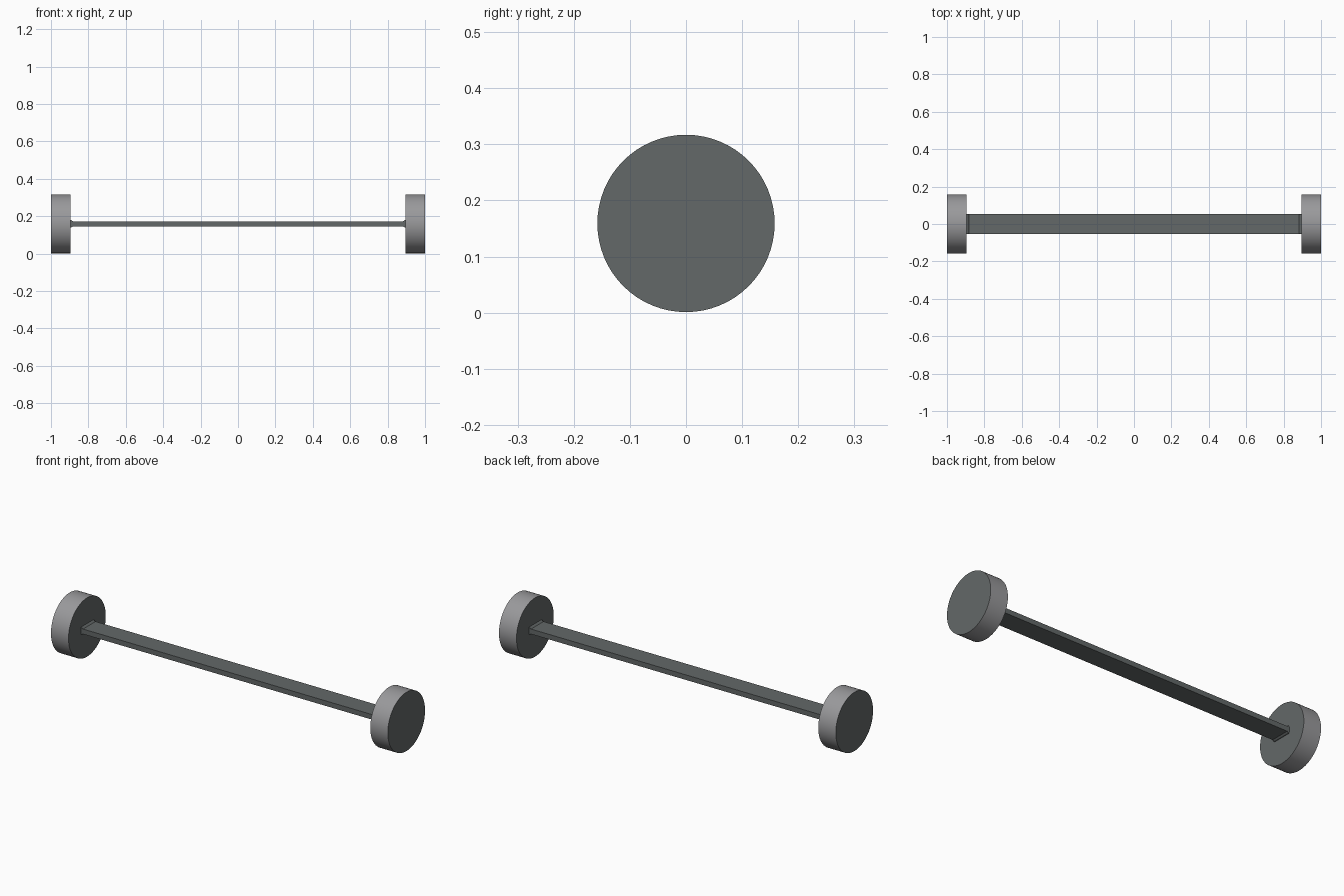
import bpy, bmesh, math
from mathutils import Matrix

if "Cube" in bpy.data.objects:
    bpy.data.objects.remove(bpy.data.objects["Cube"])

R, ZC = 0.158, 0.159        # disc radius and axle height
X_IN, X_OUT = 0.896, 1.0    # inner and outer disc faces


def material(name, rgb):
    m = bpy.data.materials.new(name)
    m.diffuse_color = (*rgb, 1)
    m.use_nodes = True
    m.node_tree.nodes["Principled BSDF"].inputs["Base Color"].default_value = m.diffuse_color
    return m


dark = material("dark grey", (0.125, 0.138, 0.138))
light = material("light grey", (0.32, 0.32, 0.33))


def finish(name, bm, mats):
    bmesh.ops.recalc_face_normals(bm, faces=bm.faces)
    me = bpy.data.meshes.new(name)
    bm.to_mesh(me)
    bm.free()
    for m in mats:
        me.materials.append(m)
    ob = bpy.data.objects.new(name, me)
    bpy.context.collection.objects.link(ob)
    return ob


def disc(name, side):
    # Smooth light rim with flat dark end faces
    bm = bmesh.new()
    xf = (Matrix.Translation((side * (X_IN + X_OUT) / 2, 0, ZC))
          @ Matrix.Rotation(math.pi / 2, 4, 'Y'))
    bmesh.ops.create_cone(bm, cap_ends=True, segments=64, radius1=R, radius2=R,
                          depth=X_OUT - X_IN, matrix=xf)
    bm.normal_update()
    for f in bm.faces:
        cap = abs(f.normal.x) > 0.9
        f.material_index = 1 if cap else 0
        f.smooth = not cap
    for e in bm.edges:
        if len({f.material_index for f in e.link_faces}) > 1:
            e.smooth = False
    finish(name, bm, [light, dark])


def loft(name, sections):
    # Rectangular sections (x, half width, half height) joined along x
    bm = bmesh.new()
    rings = [[bm.verts.new((x, sy * hy, ZC + sz * hz))
              for sy, sz in ((-1, -1), (1, -1), (1, 1), (-1, 1))]
             for x, hy, hz in sections]
    for a, b in zip(rings, rings[1:]):
        for i in range(4):
            j = (i + 1) % 4
            bm.faces.new((a[i], a[j], b[j], b[i]))
    bm.faces.new(rings[0])
    bm.faces.new(rings[-1])
    finish(name, bm, [dark])


for side, label in ((-1, "left"), (1, "right")):
    disc(label + "_end_disc", side)
    # Small flared collar where the bar meets the disc
    loft(label + "_bar_collar", [(side * 0.882, 0.052, 0.0125),
                                 (side * 0.890, 0.052, 0.019),
                                 (side * 0.898, 0.052, 0.020)])

# Flat connecting bar
loft("connecting_bar", [(-0.9, 0.053, 0.0135), (0.9, 0.053, 0.0135)])
